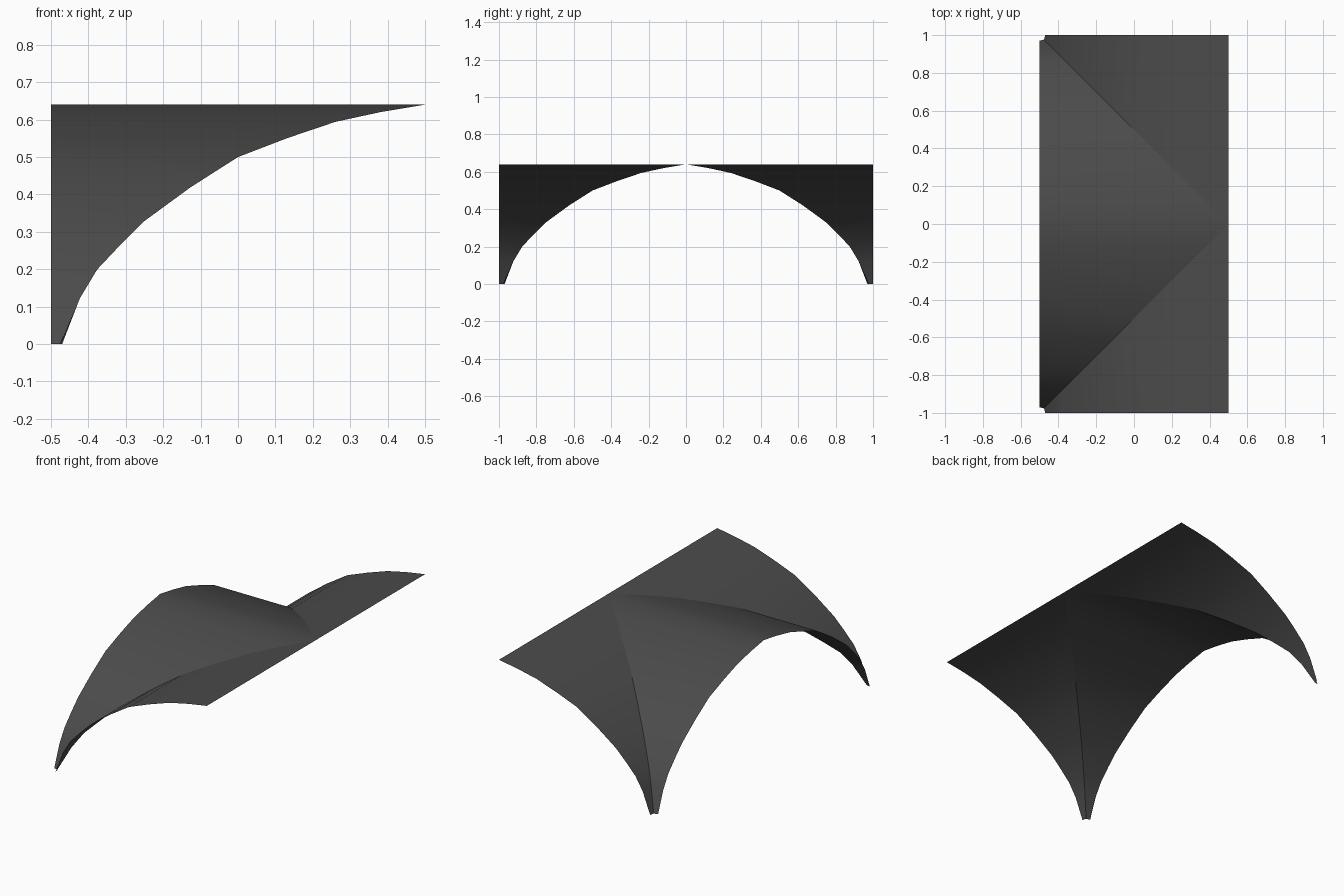
import bpy, bmesh, math

if "Cube" in bpy.data.objects:
    bpy.data.objects.remove(bpy.data.objects["Cube"])

# Arch profile: (distance from the vault centre line, height)
ARCH = [(0, .64), (.12, .62), (.24, .594), (.37, .55), (.50, .50), (.627, .419),
        (.75, .329), (.81, .27), (.876, .20), (.923, .122), (.97, 0)]
CENTRE_X = 0.5

# Half of the groin vault (y < 0): two barrel webs meeting on a diagonal groin
bm = bmesh.new()
groin, side_edge, end_edge = [], [], []
for d, z in ARCH:
    g = d if z > 0 else 0.976          # groin foot lies near the chamfered corner
    groin.append(bm.verts.new((CENTRE_X - g, -g, z)))
    side_edge.append(bm.verts.new((CENTRE_X - d, -1, z)))
    end_edge.append(bm.verts.new((-0.5, -d, z)))
for i in range(len(ARCH) - 1):
    bm.faces.new((side_edge[i], groin[i], groin[i + 1], side_edge[i + 1]))
    bm.faces.new((end_edge[i], end_edge[i + 1], groin[i + 1], groin[i]))

mesh = bpy.data.meshes.new("vault_shell")
bm.to_mesh(mesh)
bm.free()
vault = bpy.data.objects.new("vault_shell", mesh)
bpy.context.collection.objects.link(vault)

# Dark grey surface
dark = bpy.data.materials.new("dark_grey")
dark.diffuse_color = (0.07, 0.07, 0.07, 1)
dark.use_nodes = True
dark.node_tree.nodes["Principled BSDF"].inputs["Base Color"].default_value = dark.diffuse_color
mesh.materials.append(dark)

# Mirror across y for the other half
mirror = vault.modifiers.new("mirror", 'MIRROR')
mirror.use_axis = (False, True, False)
mirror.use_clip = True

# Smooth webs, with the diagonal groins kept as creases along their whole length
bpy.context.view_layer.objects.active = vault
vault.select_set(True)
bpy.ops.object.modifier_apply(modifier="mirror")
bpy.ops.object.shade_smooth_by_angle(angle=math.radians(30))
mesh = vault.data
for edge in mesh.edges:
    ends = [mesh.vertices[v].co for v in edge.vertices]
    if all(abs(CENTRE_X - p.x - abs(p.y)) < 1e-4 for p in ends):
        edge.use_edge_sharp = True
